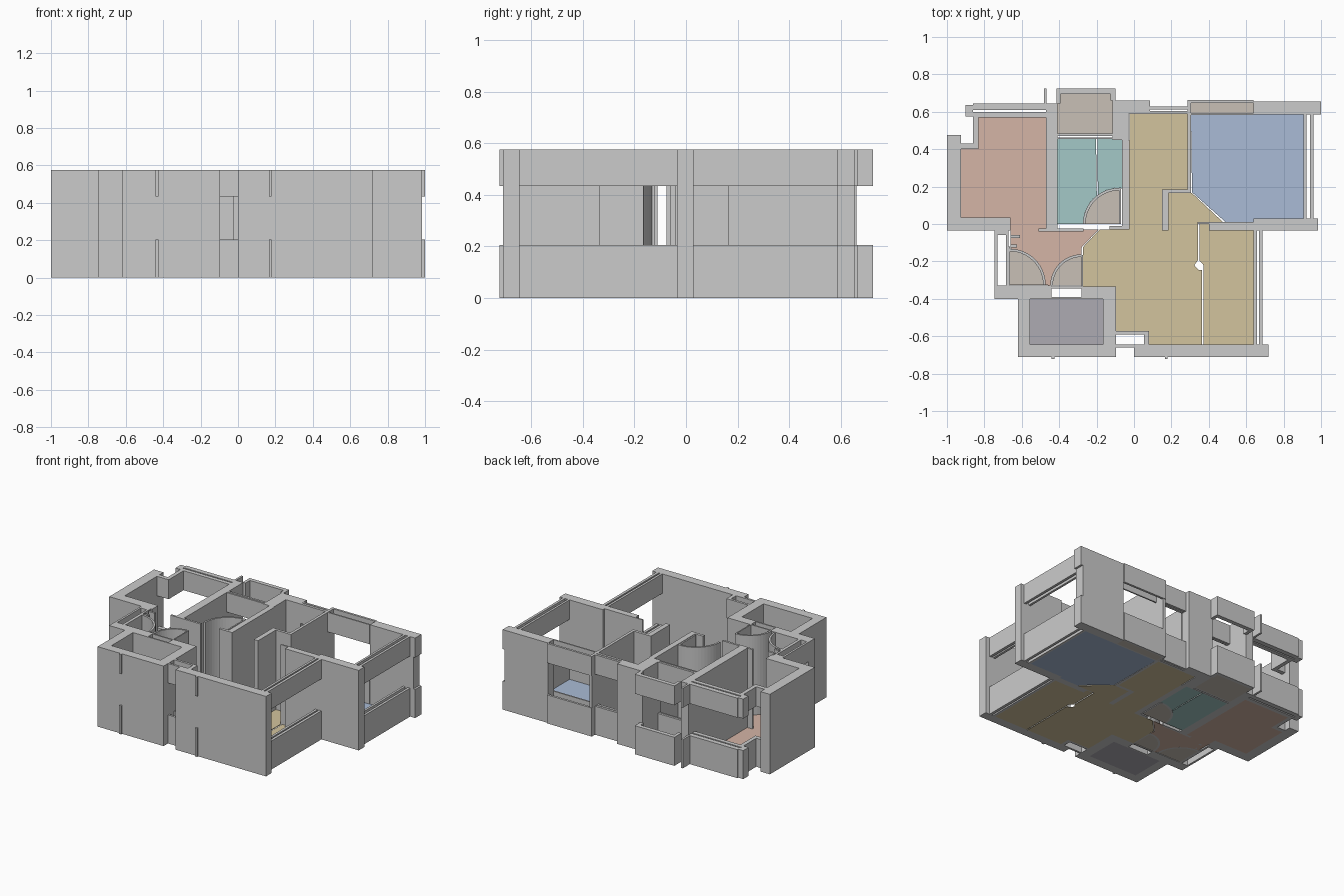
import bpy, bmesh, math

H = 0.575                                  # wall height
FULL = [(0, H)]
BANDS = [(0, 0.205), (0.435, H)]           # parapet below and lintel above each window
FLOOR = 0.004


def prism(bm, pts, z0, z1):
    vs = [bm.verts.new((x, y, z0)) for x, y in pts]
    f = bm.faces.new(vs)
    ext = bmesh.ops.extrude_face_region(bm, geom=[f])['geom']
    up = [v for v in ext if isinstance(v, bmesh.types.BMVert)]
    bmesh.ops.translate(bm, verts=up, vec=(0, 0, z1 - z0))


def finish(name, bm, mat=None):
    bmesh.ops.recalc_face_normals(bm, faces=bm.faces)
    me = bpy.data.meshes.new(name)
    bm.to_mesh(me)
    bm.free()
    ob = bpy.data.objects.new(name, me)
    bpy.context.collection.objects.link(ob)
    if mat:
        me.materials.append(mat)
    return ob


def walls(name, rects, spans=FULL):
    bm = bmesh.new()
    for x0, y0, x1, y1 in rects:
        for z0, z1 in spans:
            prism(bm, [(x0, y0), (x1, y0), (x1, y1), (x0, y1)], z0, z1)
    return finish(name, bm)


def arc(cx, cy, r, a0, a1, n=14):
    return [(cx + r * math.cos(math.radians(a0 + (a1 - a0) * i / n)),
             cy + r * math.sin(math.radians(a0 + (a1 - a0) * i / n))) for i in range(n + 1)]


def material(name, rgb):
    m = bpy.data.materials.new(name)
    m.diffuse_color = (*rgb, 1)
    return m


def floor(name, polys, mat):
    bm = bmesh.new()
    for p in polys:
        prism(bm, p, 0, FLOOR)
    return finish(name, bm, mat)


# Outer walls
walls("west_bedroom_walls", [
    (-1.0, -0.035, -0.925, 0.475), (-0.925, -0.035, -0.665, 0.035),
    (-0.47, -0.03, -0.41, 0.645)])
walls("southwest_walls", [
    (-0.745, -0.40, -0.44, -0.33), (-0.62, -0.71, -0.555, -0.40),
    (-0.555, -0.71, -0.165, -0.645), (-0.165, -0.71, -0.095, -0.335),
    (-0.28, -0.40, -0.165, -0.335), (-0.745, -0.06, -0.67, -0.035)])
walls("south_wall", [(0.0, -0.71, 0.72, -0.645)])
walls("east_corner_walls", [
    (0.64, 0.585, 0.985, 0.655), (0.64, -0.035, 0.985, 0.03)])
walls("north_wall", [
    (-0.115, 0.45, -0.03, 0.66), (-0.03, 0.587, 0.085, 0.66)])

# Inner partitions
walls("inner_partitions", [
    (-0.065, -0.03, -0.025, 0.45), (0.285, 0.165, 0.305, 0.66),
    (0.15, 0.165, 0.305, 0.185), (0.15, -0.035, 0.185, 0.165),
    (0.40, -0.035, 0.64, 0.0), (0.34, 0.0, 0.64, 0.01),
    (-0.51, -0.04, -0.27, -0.025), (-0.13, -0.03, -0.065, -0.01)])

# Doors: leaf, frame strip and curved swing
walls("door_leaves", [
    (-0.08, 0.0, -0.07, 0.19), (-0.282, -0.335, -0.274, -0.165),
    (-0.675, -0.33, -0.663, -0.12), (-0.44, -0.345, -0.28, -0.335),
    (-0.44, -0.40, -0.28, -0.39), (-0.675, -0.035, -0.66, 0.035),
    (-0.66, -0.125, -0.625, -0.11), (-0.66, -0.075, -0.61, -0.06)])
SWINGS = [("bathroom", -0.08, 0.0, 0.19, 90, 180),
          ("kitchen", -0.28, -0.33, 0.165, 90, 180),
          ("entry", -0.665, -0.325, 0.19, 0, 90)]
tan = material("tan_floor", (0.58, 0.53, 0.47))
for n, cx, cy, r, a0, a1 in SWINGS:
    bm = bmesh.new()
    outer, inner = arc(cx, cy, r + 0.003, a0, a1), arc(cx, cy, r - 0.011, a0, a1)
    prism(bm, outer + inner[::-1], 0, H)
    finish(n + "_door_swing", bm)
    floor(n + "_door_floor", [[(cx, cy)] + arc(cx, cy, r - 0.011, a0, a1)], tan)

# Window walls: parapet and lintel bands
walls("west_bedroom_windows", [
    (-0.925, 0.40, -0.84, 0.43), (-0.86, 0.40, -0.832, 0.585),
    (-0.90, 0.575, -0.86, 0.635), (-0.86, 0.57, -0.47, 0.60),
    (-0.86, 0.61, -0.47, 0.645), (-0.482, 0.61, -0.467, 0.725)], BANDS)
walls("corridor_window", [
    (-0.745, -0.33, -0.73, -0.06), (-0.685, -0.33, -0.67, -0.06)], BANDS)
walls("north_bay_windows", [
    (-0.415, 0.695, -0.10, 0.725), (-0.415, 0.645, -0.392, 0.695),
    (-0.125, 0.66, -0.10, 0.695), (-0.41, 0.455, -0.115, 0.463),
    (-0.41, 0.47, -0.115, 0.485)], BANDS)
walls("north_windows", [
    (0.085, 0.587, 0.285, 0.605), (0.085, 0.612, 0.285, 0.628),
    (0.305, 0.583, 0.64, 0.593), (0.285, 0.648, 0.64, 0.664)], BANDS)
walls("east_bedroom_window", [
    (0.905, 0.03, 0.921, 0.585), (0.942, 0.03, 0.96, 0.585),
    (0.985, 0.585, 1.0, 0.655)], BANDS)
walls("living_room_window", [
    (0.64, -0.645, 0.657, -0.035), (0.668, -0.645, 0.688, -0.035)], BANDS)
walls("south_niche_window", [
    (-0.095, -0.66, 0.0, -0.645), (-0.095, -0.59, 0.08, -0.573),
    (0.053, -0.645, 0.08, -0.59)], BANDS)
walls("south_wall_fins", [(-0.44, -0.722, -0.425, -0.71),
                          (0.165, -0.722, 0.18, -0.71)], BANDS)

# Floors
floor("bay_floors", [
    [(-0.41, 0.485), (-0.115, 0.485), (-0.115, 0.70), (-0.41, 0.70)],
    [(0.285, 0.593), (0.64, 0.593), (0.64, 0.65), (0.285, 0.65)]], tan)
floor("store_floor", [[(-0.555, -0.645), (-0.165, -0.645), (-0.165, -0.40), (-0.555, -0.40)]],
      material("violet_grey_floor", (0.42, 0.41, 0.45)))
floor("west_bedroom_floor", [
    [(-0.925, 0.035), (-0.47, 0.035), (-0.47, 0.57), (-0.832, 0.57), (-0.832, 0.40), (-0.925, 0.40)],
    [(-0.66, 0.035), (-0.66, -0.13)] + arc(-0.665, -0.325, 0.193, 88, 0)
    + arc(-0.28, -0.33, 0.168, 180, 90)
    + [(-0.28, -0.125), (-0.19, -0.03), (-0.47, -0.03), (-0.47, 0.035)]],
    material("salmon_floor", (0.66, 0.46, 0.38)))
floor("bathroom_floor", [
    [(-0.41, 0.0)] + [(-0.27, 0.0)] + arc(-0.08, 0.0, 0.193, 180, 128)
    + [(-0.203, 0.455), (-0.41, 0.455)],
    arc(-0.08, 0.0, 0.193, 126, 90) + [(-0.065, 0.19), (-0.065, 0.455), (-0.195, 0.455)]],
    material("teal_floor", (0.37, 0.58, 0.57)))
floor("east_bedroom_floor", [[
    (0.305, 0.585), (0.905, 0.585), (0.905, 0.03), (0.64, 0.03),
    (0.64, 0.01), (0.49, 0.01), (0.31, 0.17)]],
    material("blue_floor", (0.40, 0.50, 0.67)))
floor("living_room_floor", [
    [(-0.025, 0.587), (0.285, 0.587), (0.285, 0.185), (0.15, 0.185), (0.15, -0.035),
     (0.185, -0.035), (0.185, 0.165), (0.31, 0.165), (0.48, 0.006), (0.341, 0.006),
     (0.341, -0.195), (0.322, -0.22), (0.345, -0.245), (0.364, -0.245), (0.364, -0.645),
     (0.08, -0.645), (0.08, -0.573), (-0.095, -0.573), (-0.095, -0.335), (-0.274, -0.335),
     (-0.274, -0.125), (-0.185, -0.03), (-0.025, -0.03)],
    [(0.35, -0.0), (0.40, 0.0), (0.40, -0.035), (0.64, -0.035), (0.64, -0.645),
     (0.372, -0.645), (0.372, -0.22), (0.35, -0.195)]],
    material("ochre_floor", (0.65, 0.55, 0.34)))
